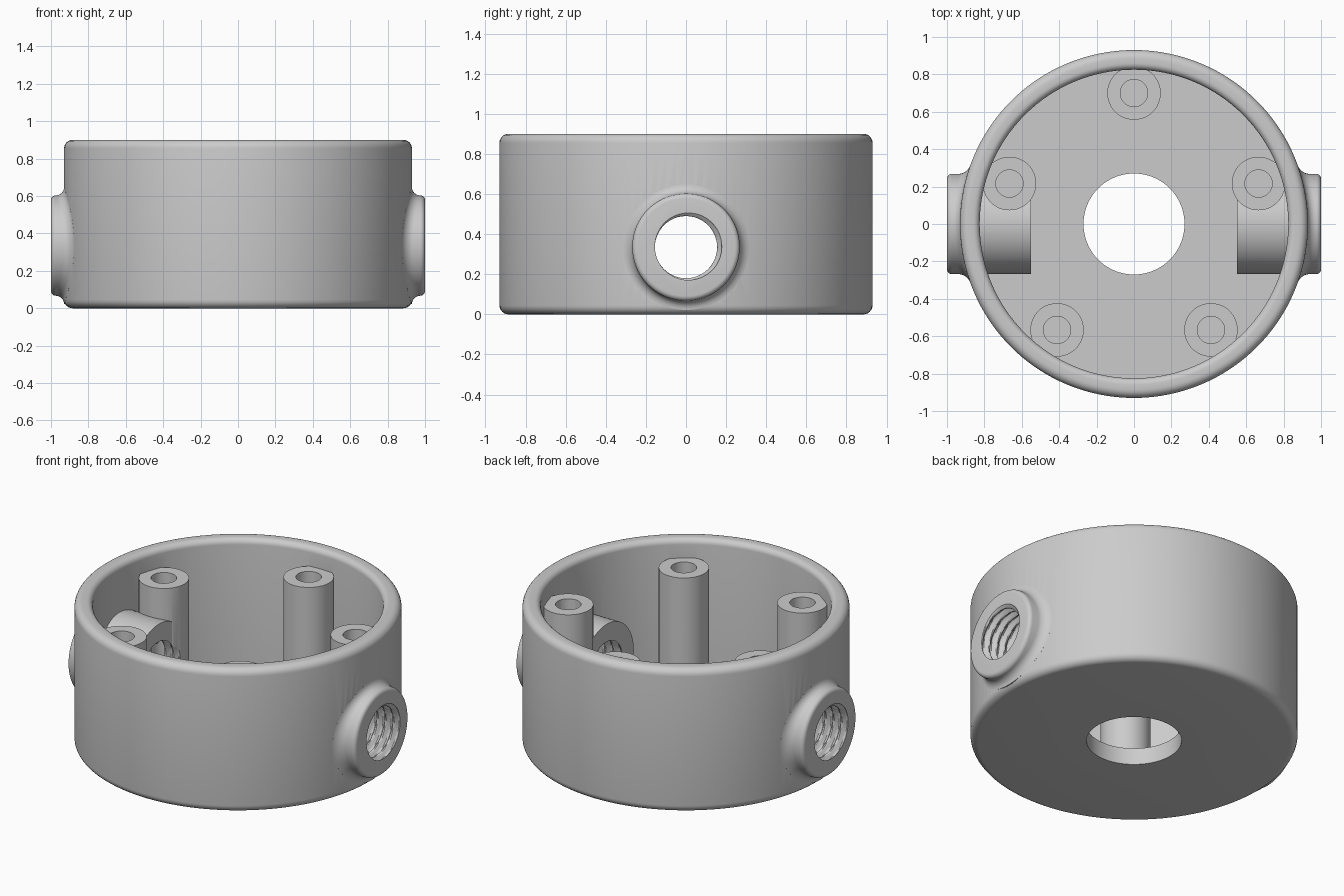
import bpy, bmesh
from math import sin, cos, pi, sqrt, radians

cube = bpy.data.objects.get("Cube")
if cube:
    bpy.data.objects.remove(cube, do_unlink=True)

grey = bpy.data.materials.new("plain_grey")
grey.use_nodes = True
grey.diffuse_color = (0.6, 0.6, 0.6, 1)
grey.node_tree.nodes["Principled BSDF"].inputs["Base Color"].default_value = (0.6, 0.6, 0.6, 1)

OUTER, INNER, HEIGHT, FLOOR = 0.93, 0.825, 0.9, 0.105
PORT_Z, PORT_R = 0.335, 0.268


def loft(name, rings, wrap=False):
    """Join equal closed rings into a solid, capped unless the rings wrap round."""
    bm = bmesh.new()
    rows = [[bm.verts.new(p) for p in ring] for ring in rings]
    n = len(rows[0])
    pairs = list(zip(rows, rows[1:])) + ([(rows[-1], rows[0])] if wrap else [])
    for a, b in pairs:
        for i in range(n):
            j = (i + 1) % n
            bm.faces.new((a[i], a[j], b[j], b[i]))
    if not wrap:
        bm.faces.new(rows[0])
        bm.faces.new(rows[-1])
    bmesh.ops.recalc_face_normals(bm, faces=bm.faces)
    mesh = bpy.data.meshes.new(name)
    bm.to_mesh(mesh)
    bm.free()
    mesh.materials.append(grey)
    obj = bpy.data.objects.new(name, mesh)
    bpy.context.collection.objects.link(obj)
    return obj


def arc(cx, cz, r, start, end, steps=6):
    """Points on an arc, angles in degrees."""
    angles = [radians(start + (end - start) * k / steps) for k in range(steps + 1)]
    return [(cx + r * cos(a), cz + r * sin(a)) for a in angles]


def turn(n):
    return [2 * pi * k / n for k in range(n)]


def rod(name, x, y, r, z0, z1, n=48):
    return loft(name, [[(x + r * cos(a), y + r * sin(a), z) for a in turn(n)] for z in (z0, z1)])


def combine(target, tool, operation):
    mod = target.modifiers.new(tool.name, "BOOLEAN")
    mod.operation = operation
    mod.solver = "EXACT"
    mod.object = tool
    bpy.context.view_layer.objects.active = target
    bpy.ops.object.modifier_apply(modifier=mod.name)
    bpy.data.objects.remove(tool, do_unlink=True)


# Round cup with rolled edges and a hole in its floor
f, g = 0.045, 0.035
profile = ([(0.27, 0)] + arc(OUTER - f, f, f, -90, 0) + arc(OUTER - f, HEIGHT - f, f, 0, 90)
           + arc(INNER + g, HEIGHT - g, g, 90, 180) + [(INNER, FLOOR), (0.27, FLOOR)])
housing = loft("round_housing", [[(r * cos(a), r * sin(a), z) for r, z in profile]
                                 for a in turn(128)], wrap=True)


# Side port: rounded collar, blended onto the curved wall, with an inner sleeve
def port(name, side):
    angles = turn(72)

    def flat(r, x):
        return [(side * x, side * r * cos(a), PORT_Z + r * sin(a)) for a in angles]

    def on_wall(r, offset):
        return [(side * (sqrt(OUTER ** 2 - (r * cos(a)) ** 2) + offset), side * r * cos(a),
                 PORT_Z + r * sin(a)) for a in angles]

    rounding, blend = 0.025, 0.045
    rings = [flat(r, x) for r, x in arc(PORT_R - rounding, 1 - rounding, rounding, 90, 0, 5)]
    rings += [on_wall(r, o) for r, o in arc(PORT_R + blend, blend, blend, 182, 270)]
    rings += [on_wall(PORT_R + blend, -0.02), flat(PORT_R, 0.86), flat(PORT_R, 0.55)]
    return loft(name, rings)


# Threaded bore cutter
def thread(name, side):
    pitch, start, steps = 0.055, 0.42, 10
    rings = []
    for k in range(int((1.04 - start) / pitch * steps)):
        ring = []
        for a in turn(48):
            u = (k / steps - a / (2 * pi)) % 1
            depth = min(1, max(0, 1.5 * (1 - abs(2 * u - 1)) - 0.25))
            r = 0.155 + 0.024 * depth
            ring.append((side * (start + k * pitch / steps), side * r * cos(a), PORT_Z + r * sin(a)))
        rings.append(ring)
    return loft(name, rings)


for side in (1, -1):
    combine(housing, port("side_port", side), "UNION")

# Five screw posts around the wall
spots = [(0.7 * cos(a + pi / 2), 0.7 * sin(a + pi / 2)) for a in turn(5)]
for x, y in spots:
    combine(housing, rod("screw_post", x, y, 0.143, 0.05, 0.78), "UNION")
for x, y in spots:
    combine(housing, rod("screw_hole", x, y, 0.073, 0.2, 1), "DIFFERENCE")
for side in (1, -1):
    combine(housing, thread("threaded_bore", side), "DIFFERENCE")

# Smooth curved faces, crisp edges
for obj in bpy.context.selected_objects:
    obj.select_set(False)
housing.select_set(True)
bpy.context.view_layer.objects.active = housing
bpy.ops.object.shade_smooth_by_angle(angle=radians(30))
